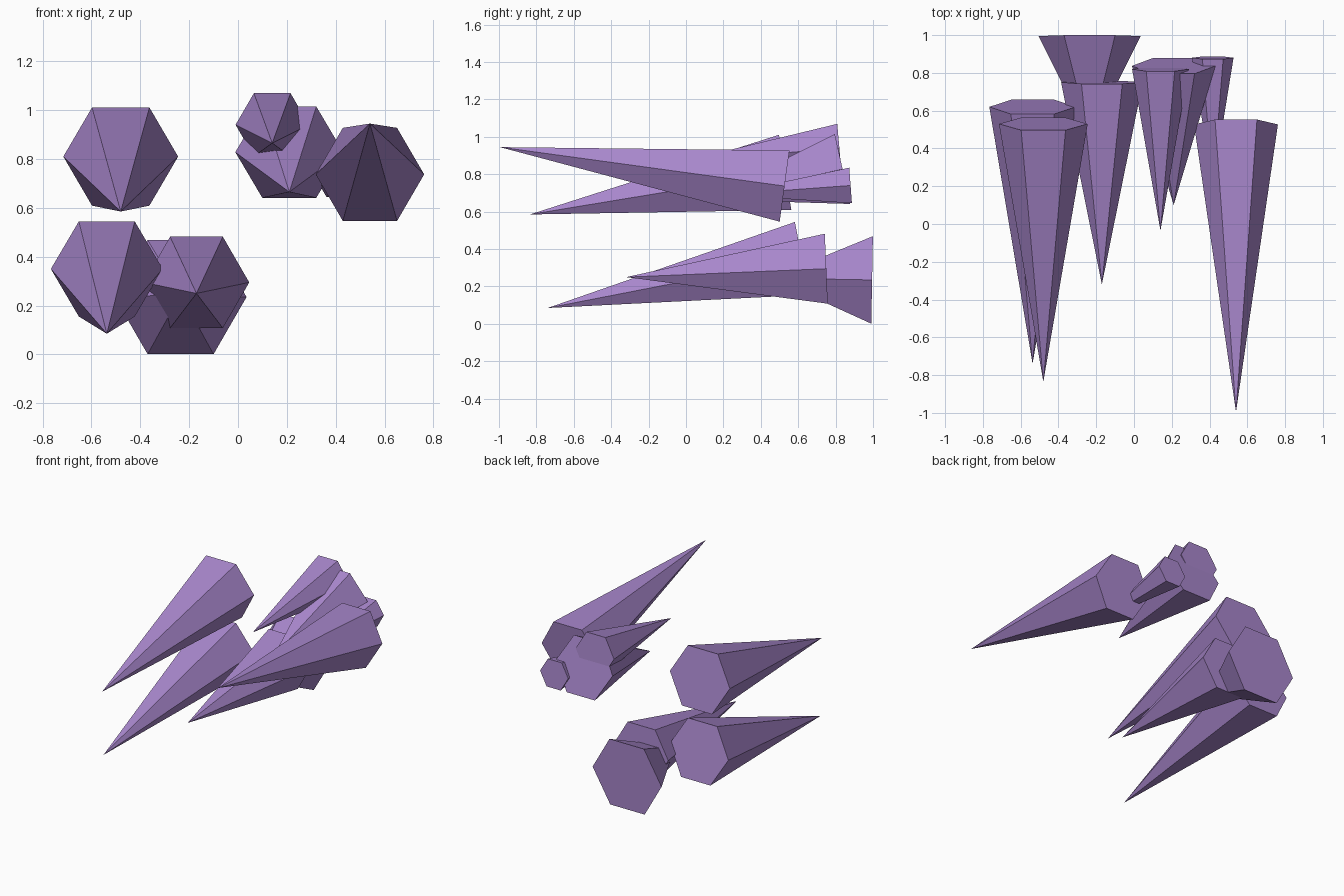
import bpy
import bmesh
from mathutils import Vector, Matrix

if "Cube" in bpy.data.objects:
    bpy.data.objects.remove(bpy.data.objects["Cube"])

# Single violet material
violet = bpy.data.materials.new("violet")
violet.use_nodes = True
colour = (0.39, 0.24, 0.60, 1)
violet.diffuse_color = colour
violet.node_tree.nodes["Principled BSDF"].inputs["Base Color"].default_value = colour


def spike(name, base, tip, radius):
    """Six-sided spike with a corner of its base pointing along x."""
    base, tip = Vector(base), Vector(tip)
    axis = tip - base
    length = axis.length
    w = axis.normalized()
    v = w.cross(Vector((1, 0, 0))).normalized()
    u = v.cross(w)
    frame = Matrix((u, v, w)).transposed()
    bm = bmesh.new()
    bmesh.ops.create_cone(bm, cap_ends=True, segments=6, radius1=radius,
                          radius2=0, depth=length)
    bmesh.ops.remove_doubles(bm, verts=bm.verts, dist=0.0001)
    # Put a base corner on the local x axis and the base centre at the origin
    corner = min(bm.verts, key=lambda p: p.co.z).co
    turn = Vector((corner.x, corner.y)).angle_signed(Vector((1, 0)))
    spin = Matrix.Rotation(-turn, 3, 'Z')
    for p in bm.verts:
        p.co = base + frame @ (spin @ p.co + Vector((0, 0, length / 2)))
    bmesh.ops.recalc_face_normals(bm, faces=bm.faces)
    mesh = bpy.data.meshes.new(name)
    bm.to_mesh(mesh)
    bm.free()
    mesh.materials.append(violet)
    bpy.context.collection.objects.link(bpy.data.objects.new(name, mesh))


# Spikes: base centre, tip, radius
spike("upper_right_spike", (-0.48, 0.53, 0.81), (-0.48, -0.835, 0.585), 0.235)
spike("lower_right_spike", (-0.537, 0.62, 0.35), (-0.537, -0.74, 0.085), 0.229)
spike("upper_left_spike", (0.54, 0.527, 0.737), (0.54, -0.995, 0.945), 0.222)
spike("small_top_spike", (0.14, 0.82, 0.94), (0.14, -0.035, 0.865), 0.15)
spike("middle_top_spike", (0.21, 0.837, 0.828), (0.21, 0.1, 0.665), 0.221)
spike("small_rear_spike", (0.417, 0.88, 0.74), (0.417, 0.2, 0.69), 0.11)
spike("lower_middle_spike", (-0.17, 0.75, 0.295), (-0.17, -0.32, 0.25), 0.216)
spike("short_rear_spike", (-0.235, 0.995, 0.235), (-0.235, 0.455, 0.245), 0.27)
